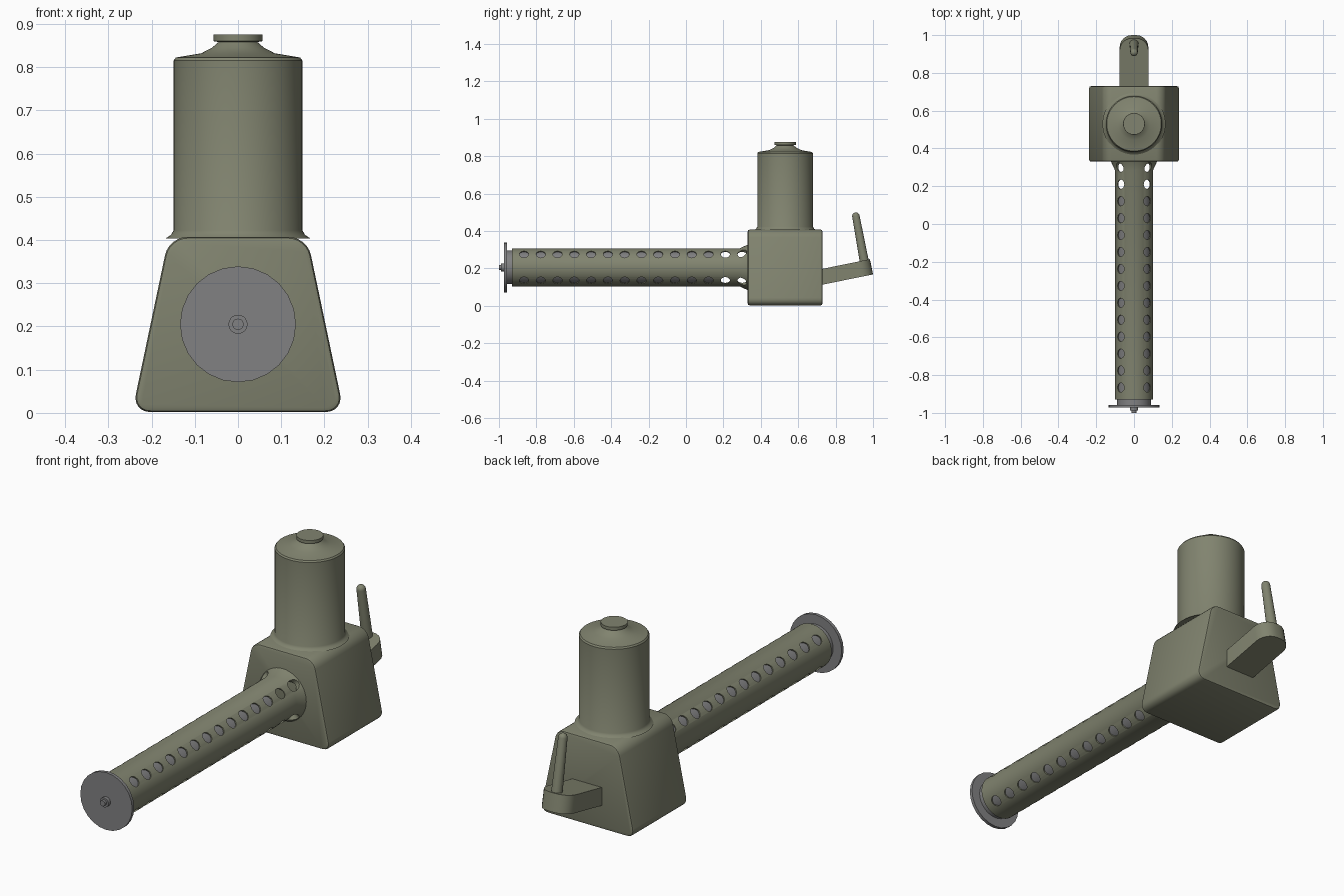
import bpy, bmesh
from math import radians, cos, sin, pi
from mathutils import Matrix, Vector

if "Cube" in bpy.data.objects:
    bpy.data.objects.remove(bpy.data.objects["Cube"])


def material(name, rgb):
    m = bpy.data.materials.new(name)
    m.diffuse_color = (*rgb, 1)
    m.use_nodes = True
    m.node_tree.nodes["Principled BSDF"].inputs["Base Color"].default_value = m.diffuse_color
    return m


olive = material("olive_paint", (0.22, 0.23, 0.16))
steel = material("dark_steel", (0.22, 0.22, 0.225))


def finish(name, bm, mat, matrix=Matrix(), angle=35):
    bmesh.ops.recalc_face_normals(bm, faces=bm.faces[:])
    bm.transform(matrix)
    me = bpy.data.meshes.new(name)
    bm.to_mesh(me)
    bm.free()
    ob = bpy.data.objects.new(name, me)
    bpy.context.collection.objects.link(ob)
    me.materials.append(mat)
    smooth(ob, angle)
    return ob


def smooth(ob, angle=35):
    bpy.ops.object.select_all(action='DESELECT')
    ob.select_set(True)
    bpy.context.view_layer.objects.active = ob
    bpy.ops.object.shade_smooth_by_angle(angle=radians(angle))


def lathe(name, profile, mat, matrix, steps=48, closed=False):
    """Spin (radius, height) points around local z."""
    bm = bmesh.new()
    vs = [bm.verts.new((r, 0, h)) for r, h in profile]
    es = [bm.edges.new(p) for p in zip(vs, vs[1:])]
    if closed:
        es.append(bm.edges.new((vs[-1], vs[0])))
    bmesh.ops.spin(bm, geom=vs + es, cent=(0, 0, 0), axis=(0, 0, 1),
                   angle=2 * pi, steps=steps)
    bmesh.ops.remove_doubles(bm, verts=bm.verts[:], dist=1e-5)
    return finish(name, bm, mat, matrix)


def prism(name, outline, depth, mat, matrix, corners, radius, rim=0):
    """Extrude an outline along local z, rounding the listed corners and the rims."""
    bm = bmesh.new()
    f = bm.faces.new([bm.verts.new((x, y, -depth / 2)) for x, y in outline])
    new = bmesh.ops.extrude_face_region(bm, geom=[f])["geom"]
    bmesh.ops.translate(bm, vec=(0, 0, depth),
                        verts=[g for g in new if isinstance(g, bmesh.types.BMVert)])
    picked = [Vector(outline[i]) for i in corners]
    long = [e for e in bm.edges
            if (e.verts[0].co - e.verts[1].co).xy.length < 1e-6
            and any((e.verts[0].co.xy - p).length < 1e-6 for p in picked)]
    bmesh.ops.recalc_face_normals(bm, faces=bm.faces[:])
    bmesh.ops.bevel(bm, geom=long, offset=radius, segments=6, profile=0.5, affect='EDGES')
    if rim:
        sharp = [e for e in bm.edges if e.calc_face_angle(0) > radians(60)]
        bmesh.ops.bevel(bm, geom=sharp, offset=rim, segments=2, profile=0.5, affect='EDGES')
    return finish(name, bm, mat, matrix)


AXIS_Z = 0.205
along_y = Matrix.Translation((0, 0, AXIS_Z)) @ Matrix.Rotation(radians(-90), 4, 'X')

# Tapered housing with rounded corners
prism("housing", [(-0.245, 0.002), (0.245, 0.002), (0.16, 0.407), (-0.16, 0.407)], 0.40, olive,
      Matrix.Translation((0, 0.53, 0)) @ Matrix.Rotation(radians(90), 4, 'X'),
      range(4), 0.042, 0.01)

# Upright tank with flared foot, sloped shoulder and cap
lathe("tank", [(0, 0.404), (0.167, 0.404), (0.155, 0.412), (0.149, 0.422), (0.149, 0.815),
               (0.144, 0.822), (0.085, 0.832), (0.06, 0.845), (0.045, 0.858),
               (0.057, 0.860), (0.057, 0.875), (0, 0.875)],
      olive, Matrix.Translation((0, 0.53, 0)), 64)

# Perforated sleeve with a flared collar at the housing
sleeve = lathe("perforated_sleeve",
               [(0.095, -0.93), (0.101, -0.93), (0.101, 0.285), (0.124, 0.335), (0.095, 0.335)],
               olive, along_y, 48, closed=True)

# Four diagonal rows of round holes cut through the sleeve
bm = bmesh.new()
for row in range(4):
    for i in range(14):
        turn = Matrix.Rotation(radians(45 + 90 * row), 4, 'Y')
        place = Matrix.Translation((0, -0.866 + 0.0897 * i, AXIS_Z)) @ turn
        bmesh.ops.create_cone(bm, cap_ends=True, segments=16, radius1=0.025, radius2=0.025,
                              depth=0.11, matrix=place @ Matrix.Translation((0, 0, 0.115)))
cutter = finish("hole_cutter", bm, olive)
cutter.hide_render = True
mod = sleeve.modifiers.new("holes", 'BOOLEAN')
mod.operation = 'DIFFERENCE'
mod.solver = 'EXACT'
mod.object = cutter
bpy.context.view_layer.objects.active = sleeve
bpy.ops.object.modifier_apply(modifier=mod.name)
bpy.data.objects.remove(cutter)
smooth(sleeve)

# Inner core seen through the holes
lathe("inner_core", [(0, -0.96), (0.09, -0.96), (0.09, 0.17), (0, 0.17)], steel, along_y, 32)

# End disc with stepped spindle
lathe("end_disc", [(0, -0.972), (0.134, -0.972), (0.134, -0.957), (0, -0.957)],
      steel, along_y, 24)
lathe("spindle", [(0, -1.0), (0.013, -1.0), (0.013, -0.988), (0.022, -0.988),
                  (0.022, -0.965), (0, -0.965)], steel, along_y, 20)

# Sloping crank arm with rounded end
prism("crank_arm", [(-0.076, -0.04), (0.076, -0.04), (0.076, 0.267), (-0.076, 0.267)], 0.083,
      olive, Matrix.Translation((0, 0.73, 0.155)) @ Matrix.Rotation(radians(11.5), 4, 'X'),
      (2, 3), 0.065)

# Crank handle with rounded tip
tip = [(0.02 * cos(a), 0.251 + 0.02 * sin(a)) for a in (radians(18 * k) for k in range(5))]
lathe("crank_handle", [(0, -0.03), (0.025, -0.03)] + tip + [(0, 0.271)], olive,
      Matrix.Translation((0, 0.954, 0.232)) @ Matrix.Rotation(radians(10.5), 4, 'X'), 20)
